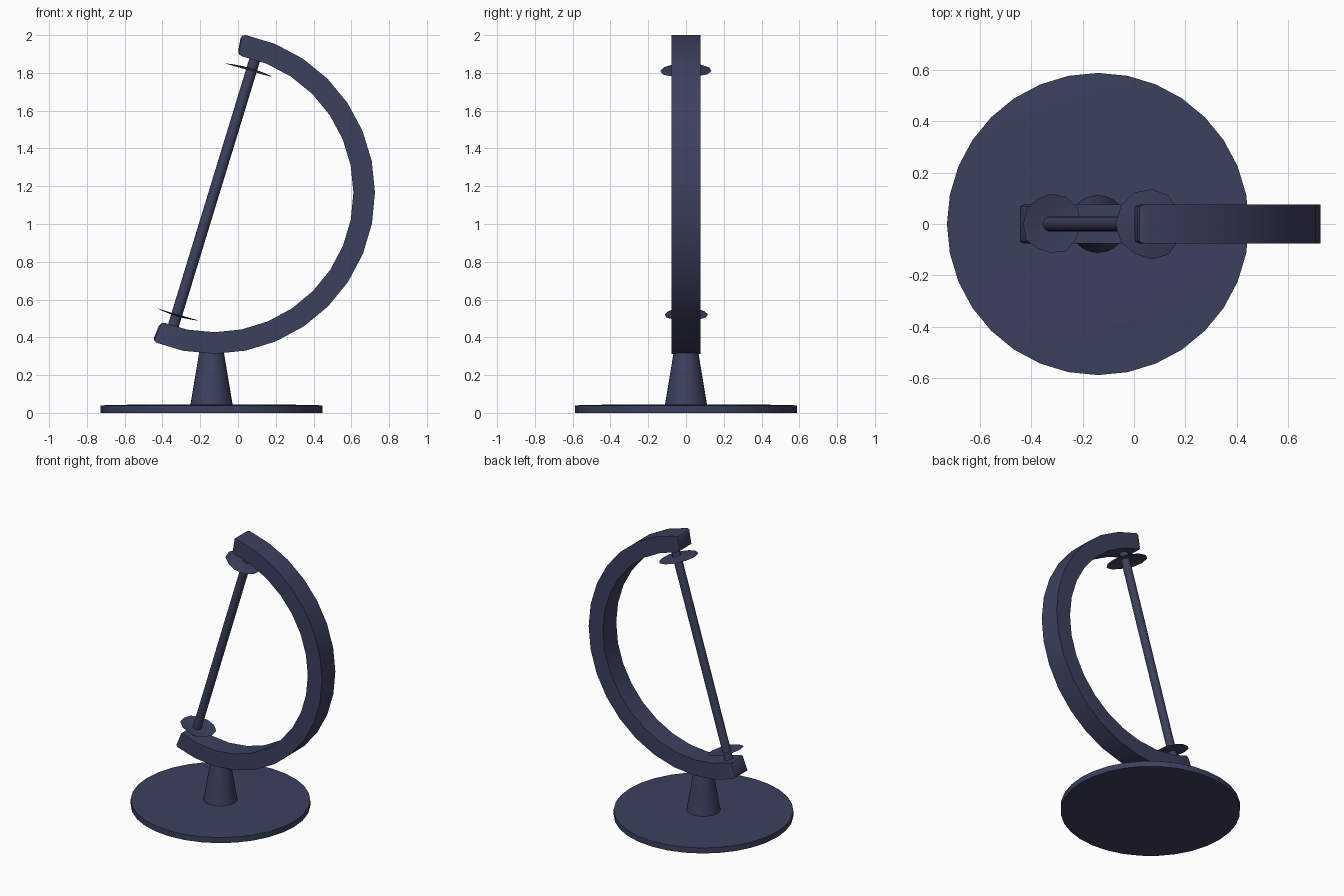
import bpy, bmesh
from math import radians, sin, cos, pi, sqrt, atan2
from mathutils import Matrix, Vector

if "Cube" in bpy.data.objects:
    bpy.data.objects.remove(bpy.data.objects["Cube"])

navy = bpy.data.materials.new("navy")
navy.diffuse_color = (0.045, 0.052, 0.11, 1)
navy.use_nodes = True
navy.node_tree.nodes["Principled BSDF"].inputs["Base Color"].default_value = navy.diffuse_color

CENTRE = Vector((-0.127, 0, 1.165))      # centre of the missing globe
TILT = radians(17)                       # axis leans towards +x
AXIS = Matrix.Translation(CENTRE) @ Matrix.Rotation(TILT, 4, 'Y')


def finish(bm, name, matrix=None):
    bmesh.ops.recalc_face_normals(bm, faces=bm.faces)
    me = bpy.data.meshes.new(name)
    bm.to_mesh(me)
    bm.free()
    if matrix:
        me.transform(matrix)
    me.materials.append(navy)
    ob = bpy.data.objects.new(name, me)
    bpy.context.collection.objects.link(ob)
    bpy.ops.object.select_all(action='DESELECT')
    bpy.context.view_layer.objects.active = ob
    ob.select_set(True)
    bpy.ops.object.shade_smooth_by_angle(angle=radians(30))
    return ob


def lathe(name, profile, sides, matrix):
    """Closed turned part from (radius, height) points."""
    bm = bmesh.new()
    rings = [[bm.verts.new((r * cos(2 * pi * i / sides), r * sin(2 * pi * i / sides), z))
              for i in range(sides)] for r, z in profile]
    for a, b in zip(rings, rings[1:]):
        for i in range(sides):
            j = (i + 1) % sides
            bm.faces.new((a[i], a[j], b[j], b[i]))
    bm.faces.new(rings[0])
    bm.faces.new(rings[-1])
    return finish(bm, name, matrix)


# Base plate and tapered stem
foot = Matrix.Translation((-0.14, 0, 0))
lathe("base_plate", [(0.588, 0), (0.588, 0.04), (0.36, 0.045)], 32, foot)
lathe("stem", [(0.112, 0.04), (0.063, 0.335)], 32, foot)

# Meridian arc: rectangular section swept round the globe centre
R_OUT, R_IN, HALF = 0.852, 0.738, 0.076
angles = [-112.5] + [0.2 + 11.25 * k for k in range(-9, 7)] + [78.4, 80.3]
bm = bmesh.new()
rings = []
for a in map(radians, angles):
    rings.append([bm.verts.new((r * cos(a), y, r * sin(a)))
                  for r, y in ((R_IN, -HALF), (R_OUT, -HALF), (R_OUT, HALF), (R_IN, HALF))])
for a, b in zip(rings, rings[1:]):
    for i in range(4):
        j = (i + 1) % 4
        bm.faces.new((a[i], a[j], b[j], b[i]))
ends = [bm.faces.new(rings[0]), bm.faces.new(rings[-1])]
edges = [e for f in ends for e in f.edges]
bmesh.ops.bevel(bm, geom=edges, offset=0.024, segments=2, profile=0.5, affect='EDGES')
finish(bm, "meridian_arc", Matrix.Translation(CENTRE))

# Axis rod running between the arc ends
lathe("axis_rod", [(0.029, -0.76), (0.029, 0.76)], 16, AXIS)


def polar_cap(name, radii, apex, side):
    """Thin curved cap with an uneven rim, part of the globe's surface."""
    bm = bmesh.new()
    n = len(radii)
    top = bm.verts.new((0, 0, side * apex))
    previous = None
    for t in (0.35, 0.7, 1.0):
        ring = []
        for i, r in enumerate(radii):
            a = 2 * pi * i / n
            ring.append(bm.verts.new((r * t * cos(a), r * t * sin(a),
                                      side * sqrt(apex ** 2 - (r * t) ** 2))))
        for i in range(n):
            j = (i + 1) % n
            if previous:
                bm.faces.new((previous[i], previous[j], ring[j], ring[i]))
            else:
                bm.faces.new((top, ring[i], ring[j]))
        previous = ring
    ob = finish(bm, name, AXIS)
    if side < 0:
        ob.data.flip_normals()
        ob.data.flip_normals()
    return ob


# Polar caps near both ends of the rod
polar_cap("upper_cap", [0.115, 0.12, 0.13, 0.135, 0.142, 0.145, 0.148,
                        0.145, 0.135, 0.137, 0.137, 0.125], 0.688, 1)
polar_cap("lower_cap", [0.122, 0.126, 0.122, 0.117, 0.112, 0.115, 0.112,
                        0.118, 0.11, 0.112, 0.122, 0.118], 0.682, -1)
